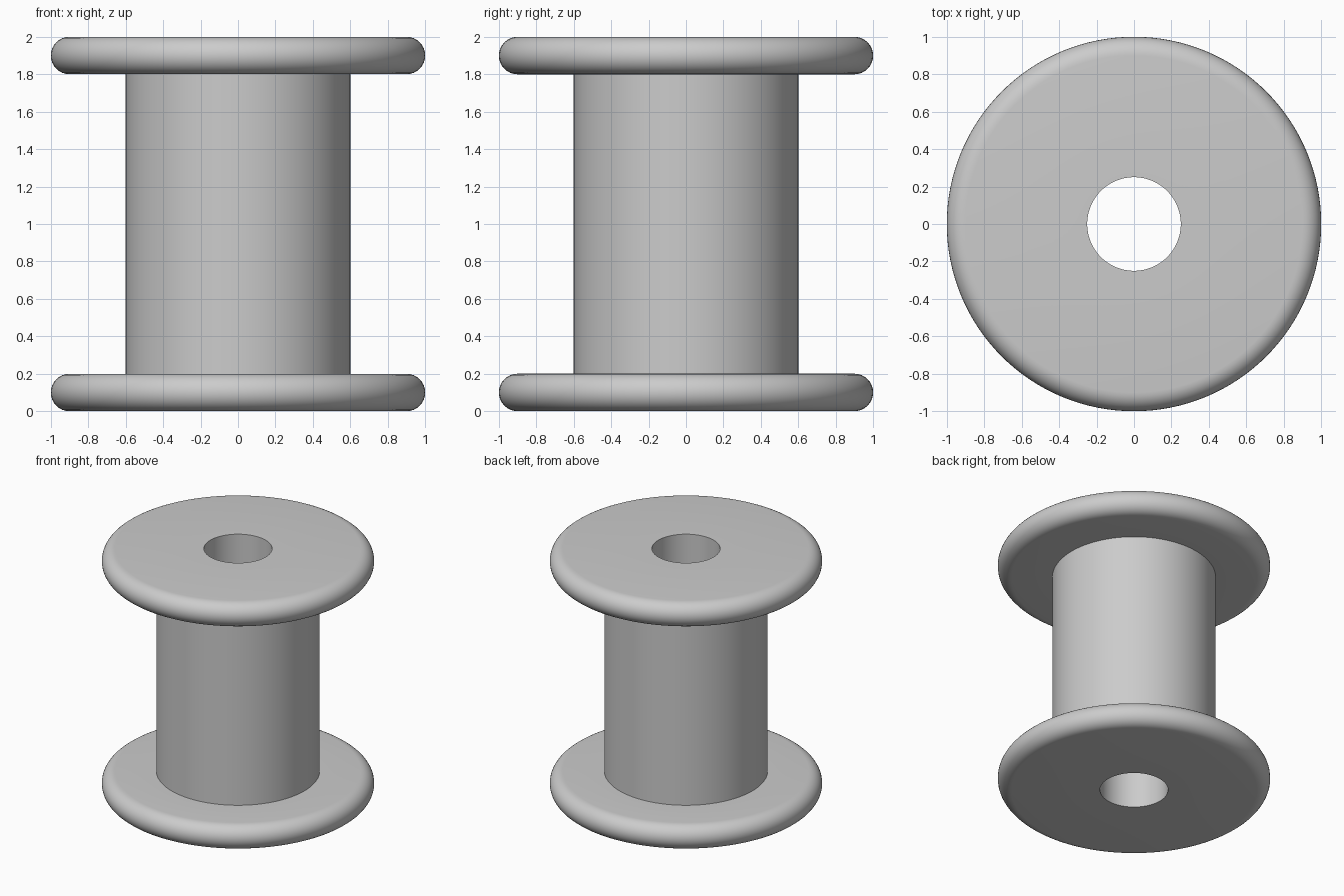
import bpy, bmesh
from math import sin, cos, pi, radians

cube = bpy.data.objects.get("Cube")
if cube:
    bpy.data.objects.remove(cube, do_unlink=True)

SEGMENTS = 128
HOLE, BARREL, RIM, HEIGHT, EDGE = 0.25, 0.6, 1.0, 2.0, 0.1
ARC_STEPS = 16


def material(name, rgb):
    mat = bpy.data.materials.new(name)
    mat.use_nodes = True
    mat.diffuse_color = (*rgb, 1)
    mat.node_tree.nodes["Principled BSDF"].inputs["Base Color"].default_value = (*rgb, 1)
    return mat


def lathe(name, profile, mat):
    """Revolve a closed (radius, height) outline around the z axis."""
    bm = bmesh.new()
    rings = []
    for i in range(SEGMENTS):
        a = 2 * pi * i / SEGMENTS
        rings.append([bm.verts.new((r * cos(a), r * sin(a), z)) for r, z in profile])
    n = len(profile)
    for i in range(SEGMENTS):
        a, b = rings[i], rings[(i + 1) % SEGMENTS]
        for j in range(n):
            k = (j + 1) % n
            bm.faces.new((a[j], b[j], b[k], a[k]))
    bmesh.ops.recalc_face_normals(bm, faces=bm.faces)
    mesh = bpy.data.meshes.new(name)
    bm.to_mesh(mesh)
    bm.free()
    mesh.materials.append(mat)
    obj = bpy.data.objects.new(name, mesh)
    bpy.context.collection.objects.link(obj)
    bpy.ops.object.select_all(action="DESELECT")
    obj.select_set(True)
    bpy.context.view_layer.objects.active = obj
    bpy.ops.object.shade_smooth_by_angle(angle=radians(30))
    return obj


# Lower half outline: bore, flat underside, rounded rim, foot of the barrel
lower = [(HOLE, 0)]
for s in range(ARC_STEPS + 1):
    t = -pi / 2 + pi * s / ARC_STEPS
    lower.append((RIM - EDGE + EDGE * cos(t), EDGE + EDGE * sin(t)))
lower.append((BARREL, 2 * EDGE))

# Mirror it upward to complete both flanges, the barrel and the through hole
upper = [(r, HEIGHT - z) for r, z in reversed(lower)]
lathe("spool", lower + upper, material("plain grey", (0.6, 0.6, 0.6)))
